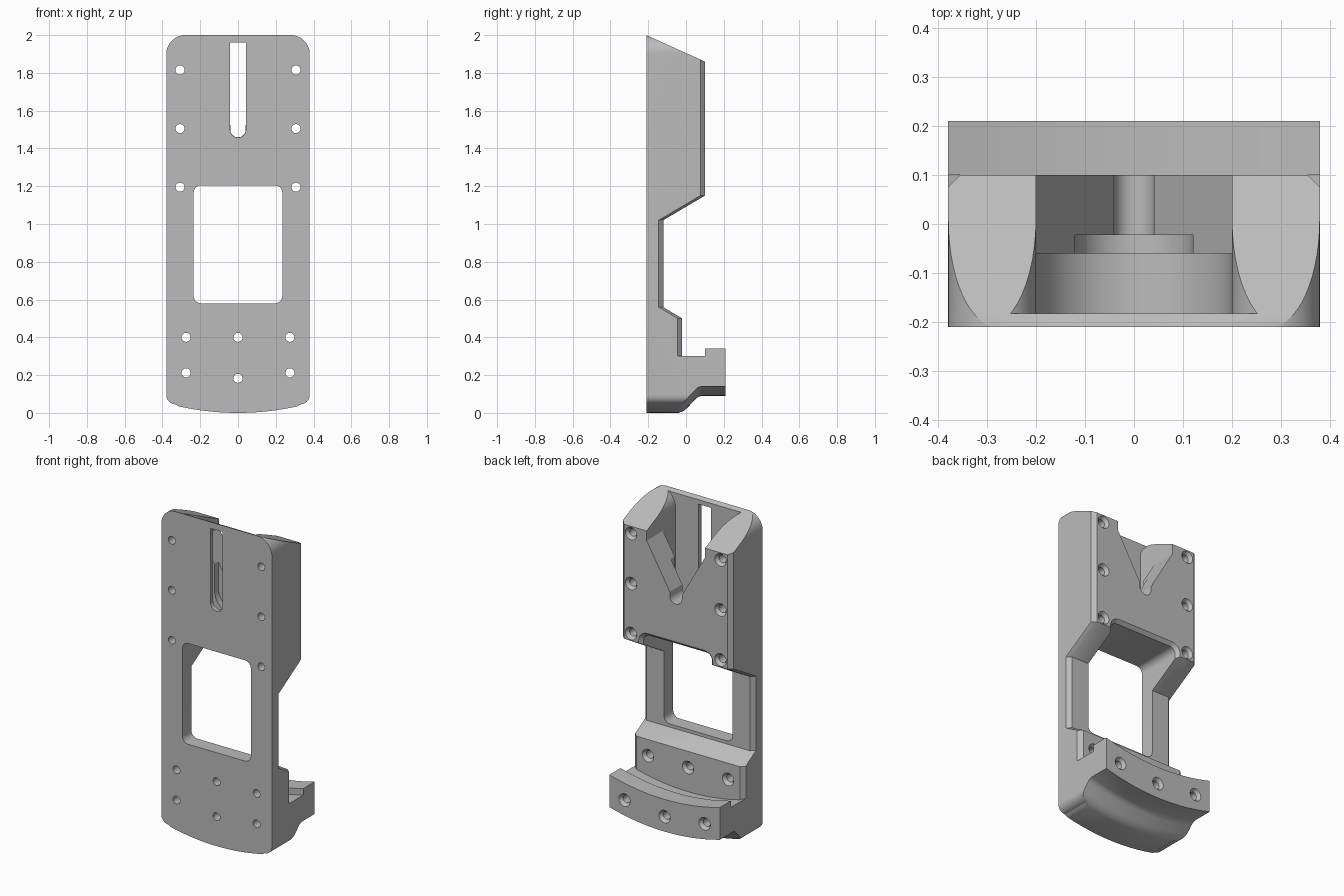
import bpy, bmesh, math

cube = bpy.data.objects.get("Cube")
if cube:
    bpy.data.objects.remove(cube, do_unlink=True)

HALF_W = 0.38
ARC_R = 1.44
CHAMFER = 0.025


def loft(name, rings):
    """Closed solid skinned through rings with equal point counts."""
    bm = bmesh.new()
    loops = [[bm.verts.new(p) for p in ring] for ring in rings]
    n = len(loops[0])
    for a, b in zip(loops, loops[1:]):
        for i in range(n):
            j = (i + 1) % n
            bm.faces.new((a[i], a[j], b[j], b[i]))
    bm.faces.new(loops[0])
    bm.faces.new(loops[-1][::-1])
    bmesh.ops.recalc_face_normals(bm, faces=bm.faces)
    mesh = bpy.data.meshes.new(name)
    bm.to_mesh(mesh)
    bm.free()
    obj = bpy.data.objects.new(name, mesh)
    bpy.context.collection.objects.link(obj)
    return obj


def prism(name, outline, y0, y1):
    return loft(name, [[(x, y, z) for x, z in outline] for y in (y0, y1)])


def arc(cx, cz, r, start, end, steps=10):
    out = []
    for i in range(steps + 1):
        a = math.radians(start + (end - start) * i / steps)
        out.append((cx + r * math.cos(a), cz + r * math.sin(a)))
    return out


def mirrored(right):
    """Close a right-hand outline (bottom to top) with its mirror image."""
    return right + [(-x, z) for x, z in reversed(right) if x > 1e-5]


def rounded_rect(hw, z0, z1, r):
    return mirrored(arc(hw - r, z0 + r, r, -90, 0, 6) + arc(hw - r, z1 - r, r, 0, 90, 6))


def boolean(target, tool, operation="DIFFERENCE"):
    mod = target.modifiers.new(tool.name, "BOOLEAN")
    mod.operation = operation
    mod.solver = "EXACT"
    mod.object = tool
    bpy.ops.object.select_all(action="DESELECT")
    bpy.context.view_layer.objects.active = target
    target.select_set(True)
    bpy.ops.object.modifier_apply(modifier=mod.name)
    bpy.data.objects.remove(tool, do_unlink=True)


# Side profile: y, z, follows the bottom arc, has chamfered ends
profile = [
    (-0.21, 0, 1, 0), (-0.04, 0, 1, 0), (-0.012, 0.01, 1, 0), (0.01, 0.03, 1, 0),
    (0.05, 0.072, 1, 0), (0.065, 0.085, 1, 0), (0.085, 0.09, 1, 0),
    (0.21, 0.09, 1, 0), (0.21, 0.29, 1, 0), (0.10, 0.29, 1, 0), (0.10, 0.25, 1, 0),
    (-0.02, 0.25, 1, 1), (-0.02, 0.50, 0, 1), (-0.12, 0.56, 0, 1),
    (-0.12, 1.02, 0, 1), (0.10, 1.15, 0, 1), (0.10, 1.86, 0, 1), (-0.21, 2.0, 0, 0),
]


def section(x):
    rise = ARC_R - math.sqrt(ARC_R ** 2 - x * x)
    cut = max(0, abs(x) - (HALF_W - CHAMFER))
    return [(x, y - cut * ch, z + rise * curved + (0.45 * cut * ch if z > 1.8 else 0))
            for y, z, curved, ch in profile]


# Main body swept across the width
inner = HALF_W - CHAMFER
steps = 28
stations = [-HALF_W] + [inner * (2 * i / steps - 1) for i in range(steps + 1)] + [HALF_W]
body = loft("holder_body", [section(x) for x in stations])

# Rounded corners of the plate outline
edge = HALF_W - 0.0005
outline = mirrored([(0, -0.2)] + arc(edge - 0.05, 0.095, 0.05, -90, 0, 8)
                   + arc(edge - 0.1, 1.9, 0.1, 0, 90, 14) + [(0.26, 2.1)])
boolean(body, prism("corner_trim", outline, -0.4, 0.4), "INTERSECT")

# Window, with a flared edge at the back
boolean(body, loft("window_cutter", [
    [(x, y, z) for x, z in rounded_rect(0.235 + g, 0.58 - g, 1.205 + g, 0.04 + g)]
    for y, g in ((-0.4, 0), (0.08, 0), (0.13, 0.05))]))

# Pocket open at the top: large disc, small disc, V-shaped entry with slot
flare = arc(0.3, 1.9, 0.1, 180, 90, 12) + [(0.3, 2.2)]
large = mirrored(arc(0, 1.5, 0.2, -90, 0, 16) + flare)
small = mirrored(arc(0, 1.5, 0.12, -90, 0, 12) + [(0.12, 2.2)])
vee = mirrored(arc(0, 1.5, 0.041, -90, 0, 8) + [(0.041, 1.525), (0.2, 1.8)] + flare)
boolean(body, prism("large_pocket", large, -0.183, -0.06))
boolean(body, prism("small_pocket", small, -0.1, -0.022))
boolean(body, prism("vee_entry", vee, -0.0605, 0.4))

# Narrow slot through the front plate
slot = mirrored(arc(0, 1.5, 0.042, -90, 0, 8) + [(0.042, 1.96)])
boolean(body, prism("front_slot", slot, -0.4, -0.1))

# Countersunk screw holes: x, z, back surface y
holes = [(s * 0.307, z, 0.10) for s in (-1, 1) for z in (1.195, 1.505, 1.815)]
holes += [(x, 0.40, -0.02) for x in (-0.275, 0, 0.275)]
holes += [(-0.275, 0.212, 0.21), (0, 0.183, 0.21), (0.275, 0.212, 0.21)]
for hx, hz, back in holes:
    rings = []
    for y, r in ((-0.4, 0.024), (back - 0.02, 0.024), (back + 0.005, 0.043), (back + 0.03, 0.043)):
        rings.append([(x, y, z) for x, z in arc(hx, hz, r, 0, 360, 20)[:-1]])
    if back < 0:
        # Keep a driver channel clear of the lip, which sits lower
        rings = rings[:4]
    boolean(body, loft("screw_hole", rings))

# Merge flat strips left by the sweep
bm = bmesh.new()
bm.from_mesh(body.data)
bmesh.ops.remove_doubles(bm, verts=bm.verts, dist=0.0001)
bmesh.ops.dissolve_limit(bm, angle_limit=math.radians(0.3), verts=bm.verts, edges=bm.edges)
bm.to_mesh(body.data)
bm.free()

# Single grey finish
grey = bpy.data.materials.new("plain_grey")
grey.use_nodes = True
colour = (0.5, 0.5, 0.5, 1)
grey.diffuse_color = colour
grey.node_tree.nodes["Principled BSDF"].inputs["Base Color"].default_value = colour
body.data.materials.clear()
body.data.materials.append(grey)
for poly in body.data.polygons:
    poly.material_index = 0

bpy.ops.object.select_all(action="DESELECT")
bpy.context.view_layer.objects.active = body
body.select_set(True)
bpy.ops.object.shade_smooth_by_angle(angle=math.radians(28))
